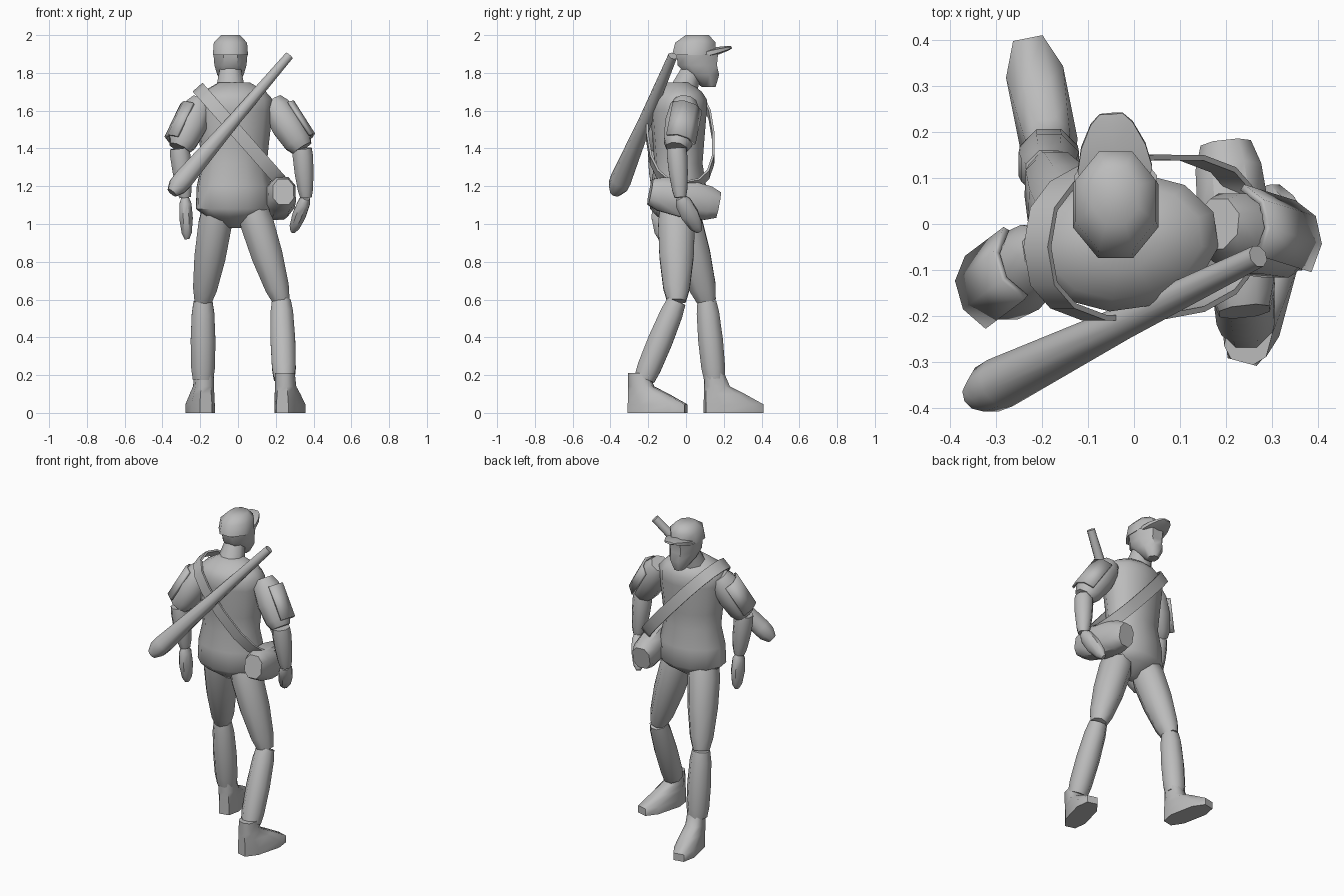
import bpy, bmesh
from math import pi, sin, cos, sqrt, radians, copysign
from mathutils import Vector

if "Cube" in bpy.data.objects:
    bpy.data.objects.remove(bpy.data.objects["Cube"], do_unlink=True)

GREY = (0.5, 0.5, 0.5, 1)
grey = bpy.data.materials.new("plain_grey")
grey.use_nodes = True
grey.diffuse_color = GREY
grey.node_tree.nodes["Principled BSDF"].inputs["Base Color"].default_value = GREY

SIDEWAYS, FORWARD, UP = Vector((1, 0, 0)), Vector((0, 1, 0)), Vector((0, 0, 1))


def soft_power(value, power):
    """Signed power, used to square off circles."""
    return copysign(abs(value) ** power, value)


def loft(name, rings, sides=8, reference=FORWARD, front=None, centre=None,
         square=1, arc=None):
    """Skin rings (point, width, depth) along a path.

    front makes every ring level and faces it that way, centre turns the
    rings away from a point, and arc leaves an open curved sheet.
    """
    bm = bmesh.new()
    points = [Vector(ring[0]) for ring in rings]
    last = len(points) - 1
    rows = []
    for i, (point, width, depth) in enumerate(rings):
        if front:
            b = front.normalized()
            a = b.cross(UP)
        else:
            tangent = (points[min(i + 1, last)] - points[max(i - 1, 0)]).normalized()
            outward = points[i] - centre if centre else reference
            a = outward.cross(tangent).normalized()
            b = tangent.cross(a)
        if arc:
            start, end = arc
            angles = [start + (end - start) * k / sides for k in range(sides + 1)]
            fit = 1
        else:
            angles = [2 * pi * (k + 0.5) / sides for k in range(sides)]
            fit = cos(pi / sides) ** -square
        rows.append([bm.verts.new(points[i]
                                  + a * width * fit * soft_power(cos(w), square)
                                  + b * depth * fit * soft_power(sin(w), square))
                     for w in angles])
    for low, high in zip(rows, rows[1:]):
        count = len(low)
        for k in range(count - 1 if arc else count):
            j = (k + 1) % count
            bm.faces.new((low[k], low[j], high[j], high[k]))
    if not arc:
        bm.faces.new(rows[0])
        bm.faces.new(rows[-1])
    bmesh.ops.recalc_face_normals(bm, faces=bm.faces)
    mesh = bpy.data.meshes.new(name)
    bm.to_mesh(mesh)
    bm.free()
    mesh.materials.append(grey)
    part = bpy.data.objects.new(name, mesh)
    bpy.context.collection.objects.link(part)
    bpy.ops.object.select_all(action='DESELECT')
    part.select_set(True)
    bpy.context.view_layer.objects.active = part
    bpy.ops.object.shade_smooth_by_angle(angle=radians(50))
    return part


def limb(name, start, end, r_start, r_end, bulge=0, stretch=1, **options):
    """Tapered segment between two joints that swells in the middle."""
    start, end = Vector(start), Vector(end)
    rings = []
    for t in (0, 0.15, 0.5, 0.85, 1):
        radius = r_start + (r_end - r_start) * t + bulge * sqrt(abs(sin(pi * t)))
        rings.append((start.lerp(end, t), radius, radius * stretch))
    return loft(name, rings, **options)


# Torso: half width by height, with a flared jacket hem
profile = ((0.98, 0.04), (1.04, 0.15), (1.08, 0.2), (1.2, 0.195), (1.32, 0.17),
           (1.42, 0.18), (1.6, 0.2), (1.66, 0.2), (1.7, 0.165), (1.75, 0.08))
loft("torso", [((-0.02, -0.04, z), w, w * 0.72) for z, w in profile],
     sides=12, front=Vector((-0.14, 1, 0)))
limb("neck", (-0.04, -0.02, 1.7), (-0.04, 0.04, 1.85), 0.08, 0.05, front=FORWARD)

# Head, cap and brim
skull = ((0.12, 1.725, 0.03), (0.09, 1.79, 0.07), (0.06, 1.84, 0.085), (0.06, 1.9, 0.09))
dome = ((0.04, 1.895, 0.093), (0.05, 1.96, 0.088), (0.06, 2, 0.05))
for name, rows in ("head", skull), ("cap", dome):
    loft(name, [((-0.04, y, z), r, r * 1.22) for y, z, r in rows], front=FORWARD)
limb("cap_brim", (-0.04, 0.1, 1.9), (-0.05, 0.24, 1.935), 0.075, 0.025,
     bulge=0.02, stretch=0.25, sides=6, reference=UP)

# Arms: shoulder, elbow, wrist, fingertips, and the facing of the shoulder plate
arms = {
    "left": ((0.18, 0, 1.65), (0.34, -0.05, 1.4), (0.36, -0.03, 1.14),
             (0.29, 0.07, 0.96), pi - 0.35),
    "right": ((-0.19, -0.06, 1.65), (-0.31, -0.15, 1.4), (-0.28, -0.14, 1.14),
              (-0.27, -0.13, 0.92), -0.15),
}
for side, (shoulder, elbow, wrist, tips, facing) in arms.items():
    limb(side + "_upper_arm", shoulder, elbow, 0.055, 0.055, bulge=0.03)
    limb(side + "_forearm", elbow, wrist, 0.05, 0.03, bulge=0.01)
    limb(side + "_hand", wrist, tips, 0.02, 0.012, bulge=0.02, stretch=1.3)
    top, bottom = Vector(shoulder), Vector(elbow)
    plate = loft(side + "_shoulder_plate",
                 [(top.lerp(bottom, t), 0.1, 0.1) for t in (0.2, 0.9)],
                 sides=3, arc=(facing - 1, facing + 1))
    plate.modifiers.new("thickness", 'SOLIDIFY').thickness = 0.015

# Legs: hip, knee, ankle, heel and toe direction; the right one steps forward
legs = {
    "left": ((0.08, -0.05, 1.07), (0.23, -0.05, 0.59), (0.245, -0.22, 0.18),
             (0.235, -0.3, 0), (0.27, 1, 0)),
    "right": ((-0.11, -0.03, 1.07), (-0.185, 0.11, 0.59), (-0.185, 0.15, 0.18),
              (-0.17, 0.1, 0), (-0.2, 1, 0)),
}
for side, (hip, knee, ankle, heel, toes) in legs.items():
    limb(side + "_thigh", hip, knee, 0.08, 0.045, bulge=0.02, stretch=1.1)
    limb(side + "_shin", knee, ankle, 0.05, 0.055, bulge=0.013)
    toes = Vector(toes).normalized()
    loft(side + "_boot",
         [(Vector(heel) + toes * half + UP * z, 0.04 + half * 0.15, half)
          for z, half in ((0, 0.155), (0.045, 0.155), (0.1, 0.105), (0.14, 0.065), (0.21, 0.05))],
         front=toes, square=0.75)

# Hip bag, and its strap looping over the right shoulder
limb("hip_bag", (0.24, -0.19, 1.17), (0.2, 0.17, 1.1), 0.055, 0.055,
     bulge=0.025, stretch=1.25, reference=UP, square=0.8)
middle, reach, spread = Vector((0.02, -0.03, 1.46)), Vector((-0.23, -0.02, 0.26)), 0.175
strap = []
for k in range(-8, 9):
    w = pi * k / 8
    point = middle + reach * soft_power(cos(w), 0.8) + FORWARD * spread * soft_power(sin(w), 0.8)
    strap.append((point, 0.035, 0.006))
loft("shoulder_strap", strap, sides=4, centre=middle)

# Bat slung behind the back, with a rounded end
handle, barrel = Vector((0.27, -0.07, 1.89)), Vector((-0.32, -0.36, 1.2))
loft("bat", [(handle.lerp(barrel, t), r, r)
             for t, r in ((0, 0.023), (0.5, 0.034), (0.95, 0.053), (1, 0.05), (1.05, 0.028))])
